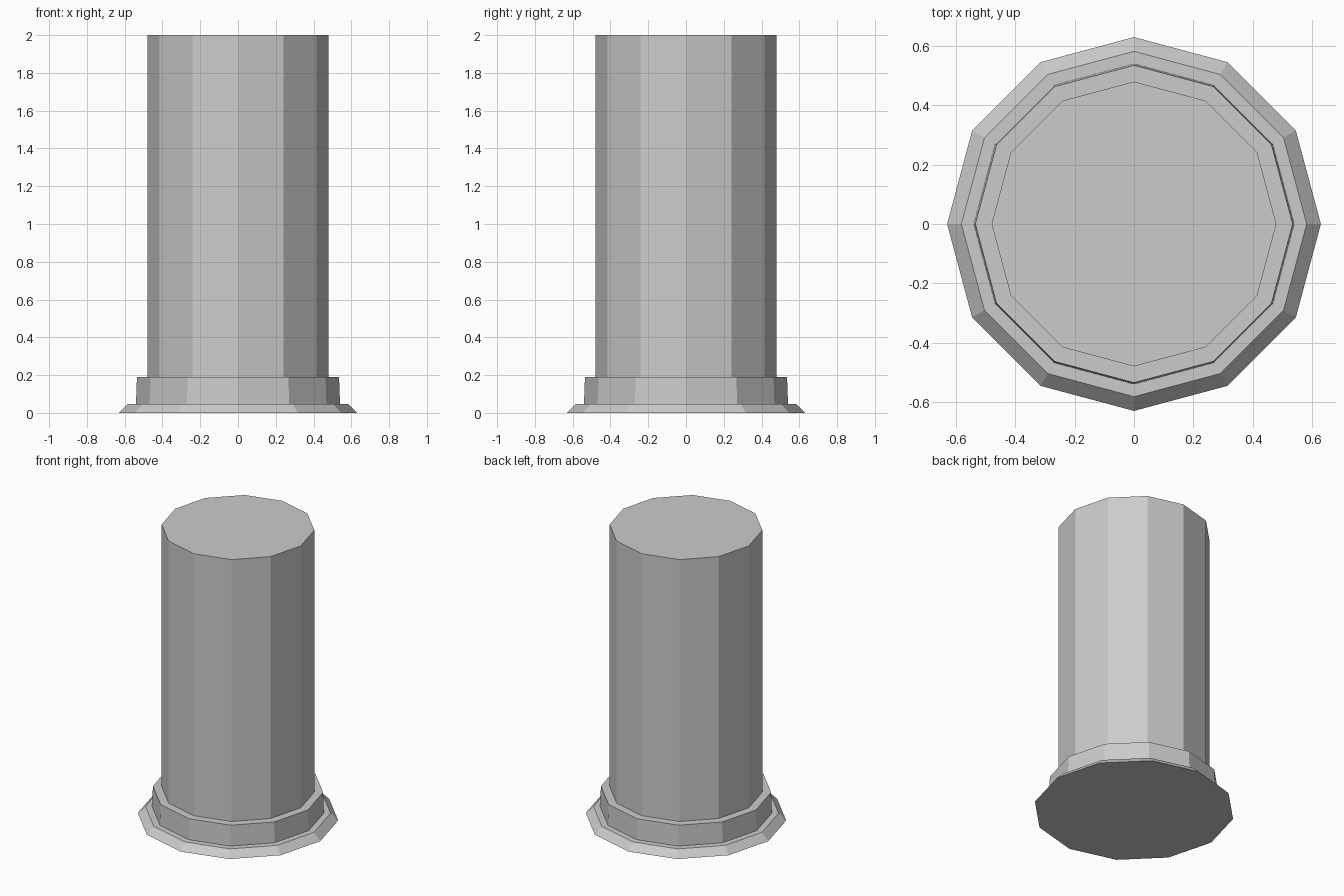
import bpy, bmesh
from math import cos, sin, pi

if "Cube" in bpy.data.objects:
    bpy.data.objects.remove(bpy.data.objects["Cube"])

SIDES = 12


def lathe(name, profile):
    """Closed, flat-faced 12-sided solid from (radius, height) pairs, bottom to top."""
    bm = bmesh.new()
    rings = [[bm.verts.new((r * cos(2 * pi * i / SIDES), r * sin(2 * pi * i / SIDES), z))
              for i in range(SIDES)] for r, z in profile]
    for low, high in zip(rings, rings[1:]):
        for i in range(SIDES):
            j = (i + 1) % SIDES
            bm.faces.new((low[i], low[j], high[j], high[i]))
    bm.faces.new(rings[0][::-1])
    bm.faces.new(rings[-1])
    mesh = bpy.data.meshes.new(name)
    bm.to_mesh(mesh)
    bm.free()
    obj = bpy.data.objects.new(name, mesh)
    bpy.context.collection.objects.link(obj)
    return obj


# Column: flared foot, stepped collar and straight shaft in one profile
lathe("column", [
    (0.63, 0.0), (0.582, 0.048),    # flared foot
    (0.54, 0.048), (0.535, 0.19),   # slightly tapered collar
    (0.48, 0.19), (0.48, 2.0),      # shaft
])
